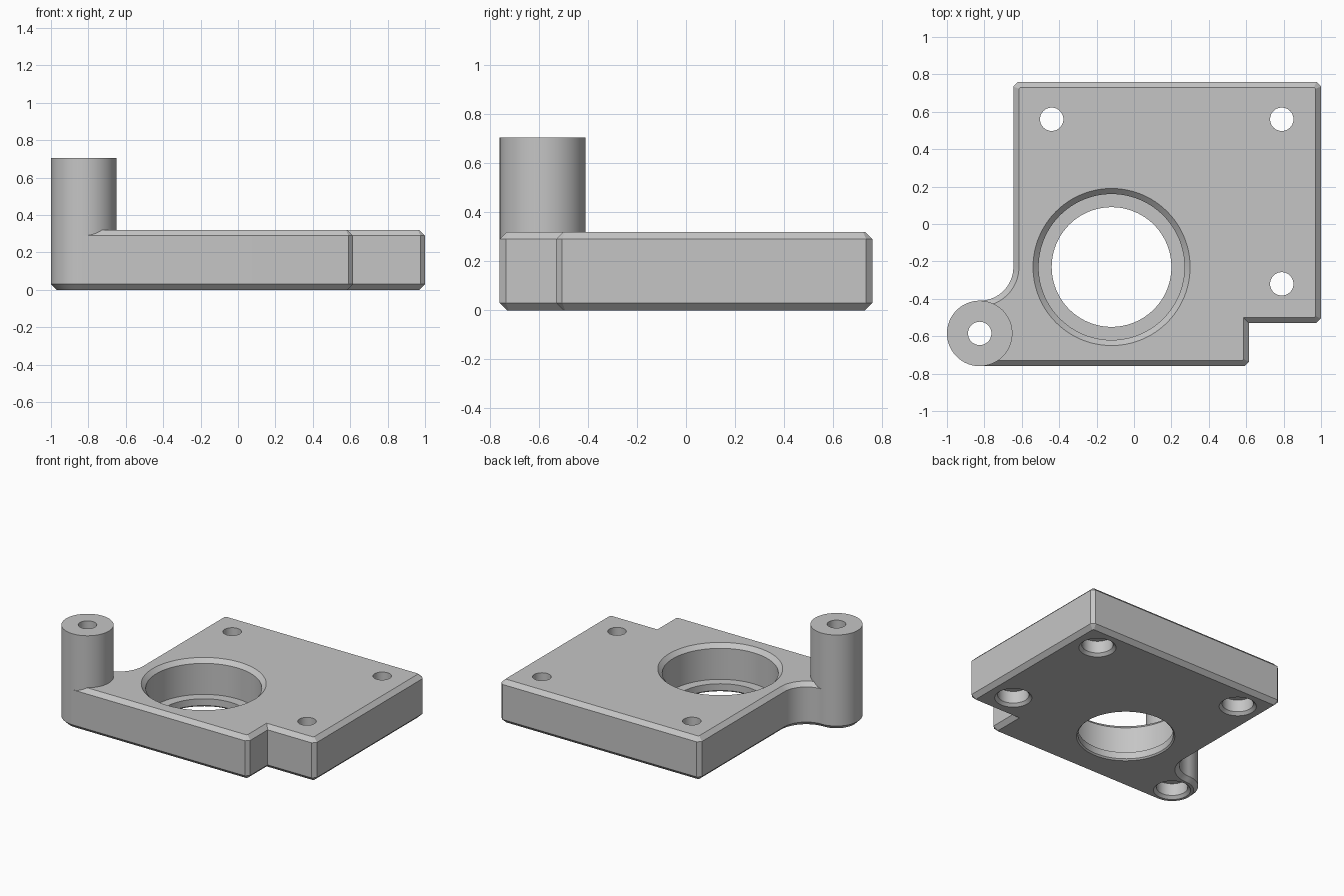
import bpy
import bmesh
from math import sin, cos, pi
from mathutils import Vector

cube = bpy.data.objects.get("Cube")
if cube:
    bpy.data.objects.remove(cube, do_unlink=True)

HEIGHT, CHAMFER = 0.32, 0.03
BOSS, BOSS_R = Vector((-0.825, -0.585)), 0.175
FILLET_R = 0.18

metal = bpy.data.materials.new("light_grey")
metal.use_nodes = True
grey = (0.56, 0.56, 0.56, 1)
metal.diffuse_color = grey
metal.node_tree.nodes["Principled BSDF"].inputs["Base Color"].default_value = grey


def make_object(name, bm):
    bmesh.ops.recalc_face_normals(bm, faces=bm.faces)
    mesh = bpy.data.meshes.new(name)
    bm.to_mesh(mesh)
    bm.free()
    mesh.materials.append(metal)
    obj = bpy.data.objects.new(name, mesh)
    bpy.context.collection.objects.link(obj)
    return obj


def loft(name, rings):
    """Skin a stack of equal-length closed rings and cap both ends."""
    bm = bmesh.new()
    loops = [[bm.verts.new(p) for p in ring] for ring in rings]
    n = len(loops[0])
    for a, b in zip(loops, loops[1:]):
        for i in range(n):
            j = (i + 1) % n
            bm.faces.new((a[i], a[j], b[j], b[i]))
    bm.faces.new(loops[0][::-1])
    bm.faces.new(loops[-1])
    return make_object(name, bm)


def turned(name, centre, profile, sides=96):
    """Solid of revolution from (radius, z) steps."""
    rings = []
    for r, z in profile:
        rings.append([(centre[0] + r * cos(2 * pi * i / sides),
                       centre[1] + r * sin(2 * pi * i / sides), z)
                      for i in range(sides)])
    return loft(name, rings)


def arc(centre, r, start, end, steps):
    return [Vector((centre[0] + r * cos(start + (end - start) * i / steps),
                    centre[1] + r * sin(start + (end - start) * i / steps)))
            for i in range(steps + 1)]


def cut_corner(corner, before, after, size=0.025):
    c = Vector(corner)
    return [c + (Vector(p) - c).normalized() * size for p in (before, after)]


def inset(points, d):
    """Offset a counter-clockwise outline inward with mitred corners."""
    out = []
    for i, p in enumerate(points):
        e1 = (p - points[i - 1]).normalized()
        e2 = (points[(i + 1) % len(points)] - p).normalized()
        n1, n2 = Vector((-e1.y, e1.x)), Vector((-e2.y, e2.x))
        out.append(p + (n1 + n2) * d / (1 + n1.dot(n2)))
    return out


# Plate outline: lug arc, notched front, square back, fillet into the lug
left, right, front, back = -0.645, 1.0, -0.76, 0.76
notch_x, notch_y = 0.615, -0.53
inner = (notch_x, notch_y)
outline = arc(BOSS, BOSS_R, pi / 2, 3 * pi / 2, 48)
outline += cut_corner((notch_x, front), (left, front), inner)
outline += [Vector(inner)]
outline += cut_corner((right, notch_y), inner, (right, back))
outline += cut_corner((right, back), (right, notch_y), (left, back))
outline += cut_corner((left, back), (right, back), (left, front))
fillet_centre = (left - FILLET_R, BOSS.y + BOSS_R + FILLET_R)
outline += arc(fillet_centre, FILLET_R, 0, -pi / 2, 24)[:-1]

# Plate body with chamfered top and bottom rims
small = inset(outline, CHAMFER)
plate = loft("plate", [[(p.x, p.y, z) for p in ring] for ring, z in (
    (small, 0), (outline, CHAMFER),
    (outline, HEIGHT - CHAMFER), (small, HEIGHT))])

# Tall round post above the lug
post = turned("post", BOSS, [(BOSS_R, HEIGHT - CHAMFER), (BOSS_R, 0.705)])

# Bearing bore with a lip, and counterbored screw holes
bore = [(0.34, -0.01), (0.32, 0.01), (0.32, 0.06),
        (0.39, 0.06), (0.39, 0.29), (0.43, 0.33)]
screw = [(0.135, -0.01), (0.105, 0.02), (0.105, 0.11),
         (0.0625, 0.11), (0.0625, 0.8)]
cutters = [turned("bore_cutter", (-0.12, -0.23), bore)]
for spot in [BOSS, (-0.44, 0.56), (0.79, 0.56), (0.79, -0.32)]:
    cutters.append(turned("screw_cutter", spot, screw, 48))


def drill(obj, tools):
    bpy.ops.object.select_all(action="DESELECT")
    bpy.context.view_layer.objects.active = obj
    obj.select_set(True)
    for tool in tools:
        mod = obj.modifiers.new("hole", "BOOLEAN")
        mod.operation = "DIFFERENCE"
        mod.solver = "EXACT"
        mod.object = tool
        bpy.ops.object.modifier_apply(modifier=mod.name)
    bpy.ops.object.shade_smooth_by_angle(angle=pi / 6)


drill(plate, cutters)
drill(post, cutters[1:2])
for tool in cutters:
    bpy.data.objects.remove(tool, do_unlink=True)
